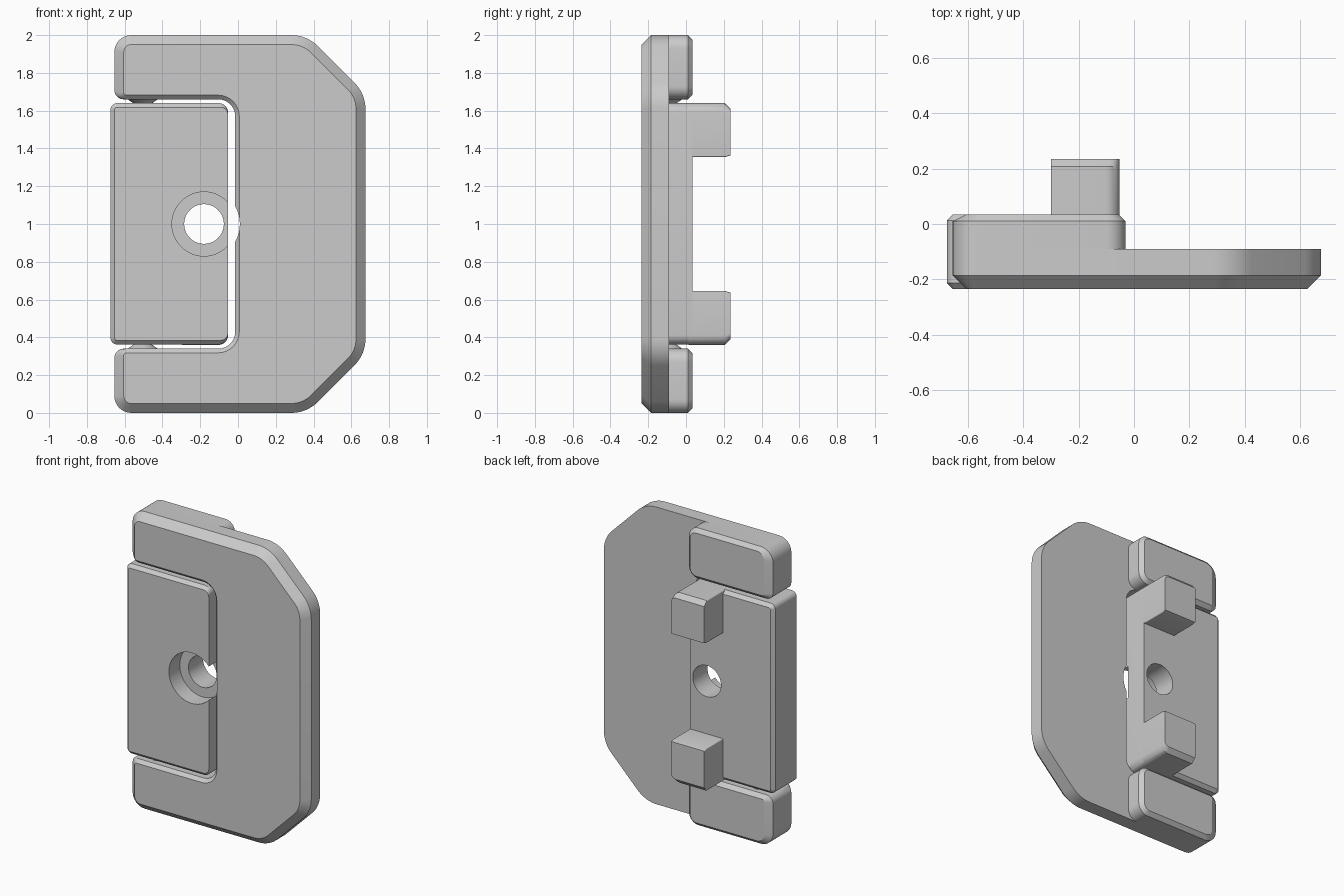
import bpy, bmesh
from math import radians, tan, atan2
from mathutils import Vector, Matrix

if "Cube" in bpy.data.objects:
    bpy.data.objects.remove(bpy.data.objects["Cube"])

grey = bpy.data.materials.new("plain grey")
grey.use_nodes = True
grey.diffuse_color = (0.6, 0.6, 0.6, 1)
grey.node_tree.nodes["Principled BSDF"].inputs["Base Color"].default_value = grey.diffuse_color

STEPS = 8


def ring(corners, radii, insets):
    """Round-cornered outline; each edge is first moved inward by its inset."""
    pts = [Vector(c) for c in corners]
    n, out = len(pts), []
    for i, p in enumerate(pts):
        u = (p - pts[i - 1]).normalized()
        v = (pts[(i + 1) % n] - p).normalized()
        du, dv = insets[i - 1], insets[i]
        turn = u.x * v.y - u.y * v.x
        side = 1 if turn > 0 else -1
        q = p - u * (dv / turn) + v * (du / turn)
        r = max(radii[i] - side * (du + dv) / 2, 0.004)
        angle = atan2(abs(turn), u.dot(v))
        normal = Vector((-u.y, u.x)) * side
        centre = q - u * r * tan(angle / 2) + normal * r
        for k in range(STEPS + 1):
            out.append(centre + Matrix.Rotation(side * angle * k / STEPS, 2) @ (-normal * r))
    return out


def finish(name, bm):
    bmesh.ops.recalc_face_normals(bm, faces=bm.faces)
    mesh = bpy.data.meshes.new(name)
    bm.to_mesh(mesh)
    bm.free()
    mesh.materials.append(grey)
    obj = bpy.data.objects.new(name, mesh)
    bpy.context.collection.objects.link(obj)
    return obj


def loft(name, corners, radii, layers, flip=False):
    """Stack outlines along y; layers are (y, insets). flip mirrors top to bottom."""
    bm = bmesh.new()
    rows = [[bm.verts.new((p.x, y, 2 - p.y if flip else p.y)) for p in ring(corners, radii, ins)]
            for y, ins in layers]
    for a, b in zip(rows, rows[1:]):
        for i in range(len(a)):
            j = (i + 1) % len(a)
            bm.faces.new((a[i], a[j], b[j], b[i]))
    bm.faces.new(rows[0])
    bm.faces.new(rows[-1])
    return finish(name, bm)


def box(x0, x1, z0, z1):
    return [(x0, z0), (x1, z0), (x1, z1), (x0, z1)]


def cylinder(name, centre, r1, r2, depth, axis="Z", turn=0):
    bm = bmesh.new()
    m = Matrix.Translation(centre) @ Matrix.Rotation(radians(turn), 4, "X")
    bmesh.ops.create_cone(bm, cap_ends=True, segments=48, radius1=r1, radius2=r2, depth=depth, matrix=m)
    return finish(name, bm)


def cut(obj, radius, y0, y1):
    """Bore a round hole along y through the screw position."""
    tool = cylinder("cutter", (-0.18, (y0 + y1) / 2, 1), radius, radius, y1 - y0, turn=90)
    tool.hide_render = True
    mod = obj.modifiers.new("bore", "BOOLEAN")
    mod.operation, mod.solver, mod.object = "DIFFERENCE", "EXACT", tool
    bpy.context.view_layer.objects.active = obj
    bpy.ops.object.modifier_apply(modifier=mod.name)
    bpy.data.objects.remove(tool)


FRONT, PLATE_BACK, BACK, FOOT_END = -0.235, -0.09, 0.035, 0.235
parts = []

# C-shaped plate with wide outer and narrow inner front chamfers
half = [(-0.655, 0), (0.365, 0), (0.675, 0.31)]
outer = half + [(x, 2 - z) for x, z in reversed(half)]
opening = [(-0.655, 1.66), (-0.015, 1.66), (-0.015, 0.34), (-0.655, 0.34)]
radii = [0.09, 0.2, 0.2, 0.2, 0.2, 0.09, 0.05, 0.09, 0.09, 0.05]


def chamfer(o, i):
    return [o] * 6 + [i] * 3 + [o]


frame = loft("frame_plate", outer + opening, radii,
             [(FRONT, chamfer(0.05, 0.022)), (FRONT + 0.022, chamfer(0.028, 0)),
              (FRONT + 0.05, chamfer(0, 0)), (PLATE_BACK, chamfer(0, 0))])
cut(frame, 0.19, -0.4, 0.4)
parts.append(frame)

# Sliding block with a counterbored screw hole
edge = [0.022, 0, 0.022, 0.022]
block = loft("centre_block", box(-0.675, -0.053, 0.362, 1.64), [0.035, 0.05, 0.05, 0.035],
             [(FRONT, edge), (FRONT + 0.022, [0] * 4), (BACK - 0.022, [0] * 4), (BACK, edge)])
cut(block, 0.17, -0.4, -0.12)
cut(block, 0.105, -0.4, 0.4)
parts.append(block)

# Thick arm ends, hooked feet and pivot cones, mirrored top and bottom
for label, flip in (("upper", False), ("lower", True)):
    parts.append(loft(label + "_arm_end", box(-0.655, -0.03, 1.66, 2), [0.05, 0.07, 0.07, 0.09],
                      [(PLATE_BACK, [0] * 4), (BACK - 0.025, [0] * 4),
                       (BACK, [0.025, 0.025, 0.025, 0.05])], flip))
    parts.append(loft(label + "_foot", box(-0.3, -0.053, 1.355, 1.64), [0.006, 0.006, 0.05, 0.006],
                      [(BACK - 0.022, [0] * 4), (FOOT_END - 0.028, [0] * 4),
                       (FOOT_END, [0.008, 0, 0.03, 0])], flip))
    small, large = 0.03, 0.1
    r1, r2 = (large, small) if flip else (small, large)
    parts.append(cylinder(label + "_pivot", (-0.505, -0.1, 0.35 if flip else 1.65), r1, r2, 0.05))

# Smooth the round corners, keep the chamfers crisp
bpy.ops.object.select_all(action="DESELECT")
for obj in parts:
    obj.select_set(True)
bpy.context.view_layer.objects.active = parts[0]
bpy.ops.object.shade_smooth_by_angle(angle=radians(25))
